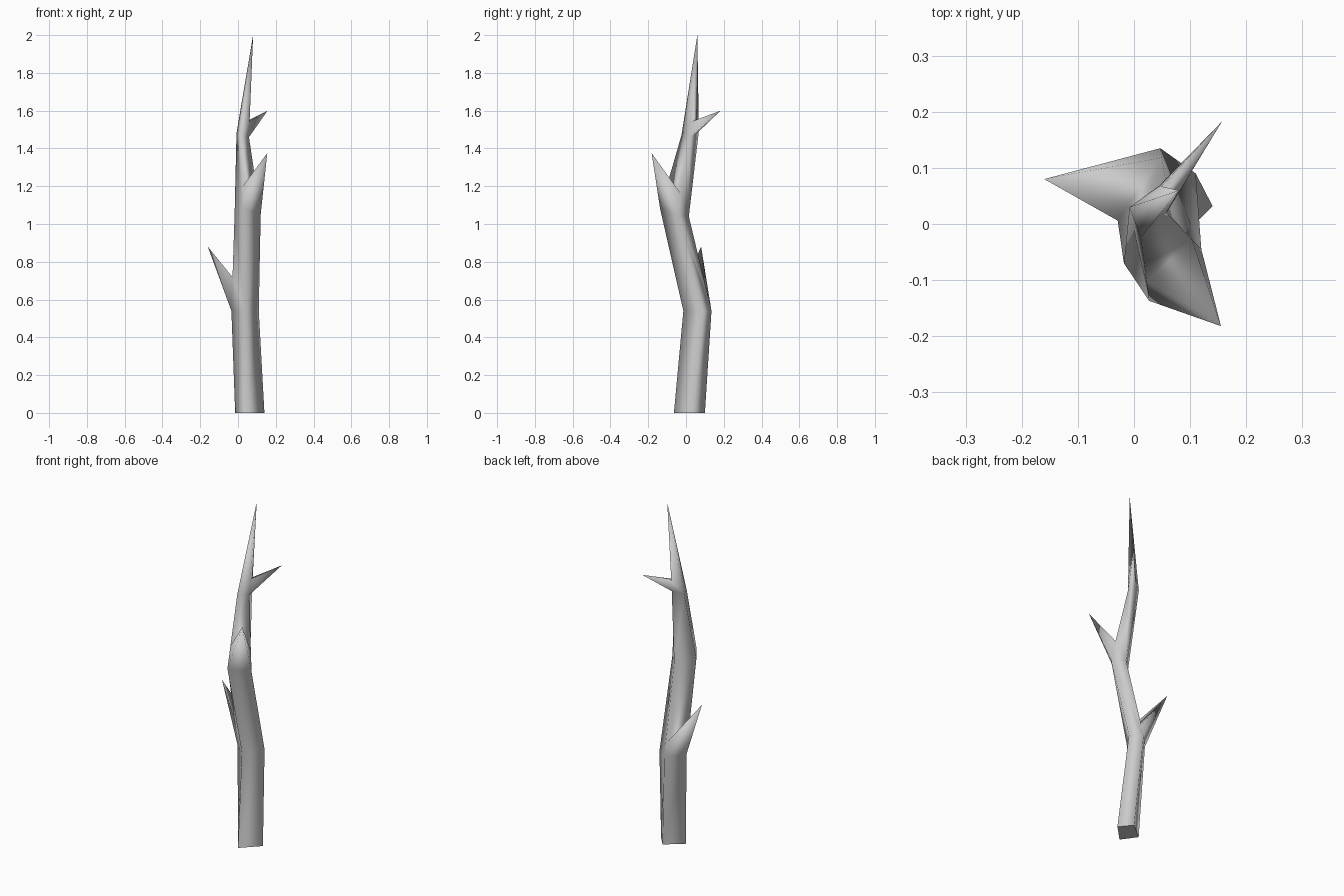
import bpy
import bmesh
from mathutils import Vector

cube = bpy.data.objects.get("Cube")
if cube:
    bpy.data.objects.remove(cube, do_unlink=True)

# Bark material
bark = bpy.data.materials.new("grey_bark")
bark.use_nodes = True
colour = (0.6, 0.6, 0.6, 1)
bark.diffuse_color = colour
bark.node_tree.nodes["Principled BSDF"].inputs["Base Color"].default_value = colour

# Four-sided cross-sections of the trunk, counter-clockwise from the right corner
RINGS = [
    [(.14, .032, 0), (.083, .1, 0), (-.015, .02, 0), (.045, -.064, 0)],
    [(.11, .09, .54), (.047, .135, .54), (-.035, .047, .54), (.035, -.014, .54)],
    [(.12, -.045, 1.05), (.067, .015, 1.04), (-.018, -.07, 1.05), (.027, -.137, 1.08)],
    [(.058, .02, 1.46), (.045, .068, 1.49), (-.008, .03, 1.48), (.012, -.024, 1.47)],
]
TIP = (.08, .06, 2)

# Side branches: segment -> (side, height share on each side edge, branch tip)
BRANCHES = {
    1: (1, (.14, .35), (-.16, .08, .88)),
    2: (3, (.3, .27), (.155, -.182, 1.375)),
    3: (0, (.15, .11), (.157, .183, 1.6)),
}

bm = bmesh.new()
rings = [[bm.verts.new(p) for p in ring] for ring in RINGS]
tip = bm.verts.new(TIP)
base = bm.faces.new(rings[0][::-1])


def add_face(points):
    unique = list(dict.fromkeys(points))
    return bm.faces.new(unique)


# Trunk segments, with a pointed branch growing from one side of most of them
for i, lower in enumerate(rings):
    upper = rings[i + 1] if i + 1 < len(rings) else [tip] * 4
    columns = [[lo, up] for lo, up in zip(lower, upper)]
    side = None
    if i in BRANCHES:
        side, shares, end = BRANCHES[i]
        left, right = columns[side], columns[(side + 1) % 4]
        for column, share in zip((left, right), shares):
            joint = column[0].co.lerp(column[1].co, share)
            column.insert(1, bm.verts.new(joint))
        root = [left[0], right[0], right[1], left[1]]
        point = bm.verts.new(Vector(end))
        for k in range(4):
            add_face([root[k], root[(k + 1) % 4], point])
    for j in range(4):
        a, b = columns[j], columns[(j + 1) % 4]
        if j == side:
            a, b = a[1:], b[1:]
        add_face([a[0], *b, *reversed(a[1:])])

# Smooth bark with a crisp cut at the base
bm.normal_update()
for face in bm.faces:
    face.smooth = face is not base
for edge in base.edges:
    edge.smooth = False

mesh = bpy.data.meshes.new("twig")
bm.to_mesh(mesh)
bm.free()
mesh.materials.append(bark)
twig = bpy.data.objects.new("twig", mesh)
bpy.context.collection.objects.link(twig)
